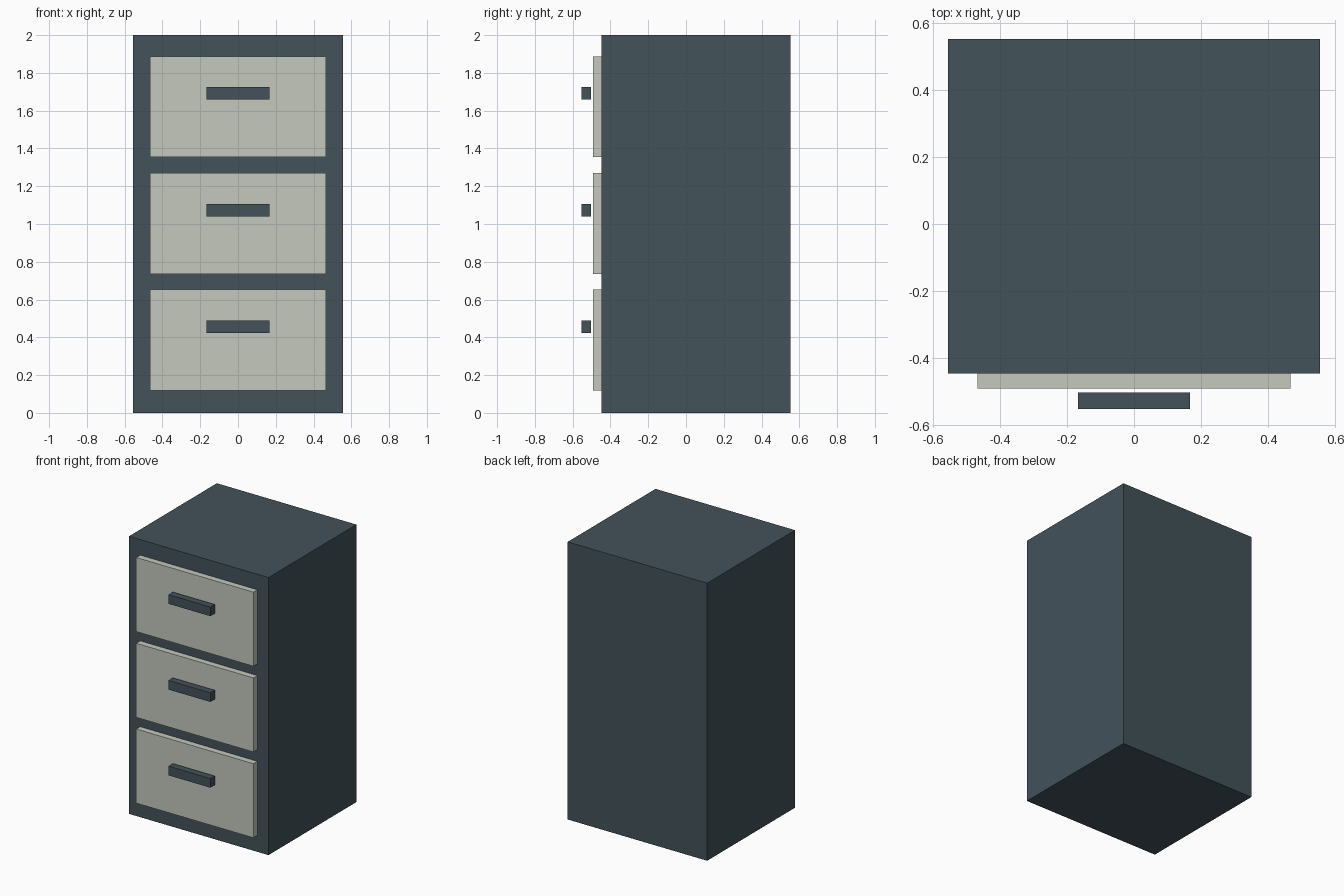
import bpy

if "Cube" in bpy.data.objects:
    bpy.data.objects.remove(bpy.data.objects["Cube"])


def material(name, color):
    m = bpy.data.materials.new(name)
    m.diffuse_color = (*color, 1.0)
    m.use_nodes = True
    m.node_tree.nodes["Principled BSDF"].inputs["Base Color"].default_value = m.diffuse_color
    return m


dark = material("slate_grey", (0.0545, 0.0844, 0.1022))
light = material("pale_grey_green", (0.55, 0.582, 0.512))


def box(name, x_half, y0, y1, z0, z1, mat):
    """Axis-aligned box centred on x = 0."""
    bpy.ops.mesh.primitive_cube_add(size=1, location=(0, (y0 + y1) / 2, (z0 + z1) / 2))
    ob = bpy.context.object
    ob.name = name
    ob.scale = (2 * x_half, y1 - y0, z1 - z0)
    bpy.ops.object.transform_apply(location=False, rotation=False, scale=True)
    ob.data.materials.append(mat)
    return ob


# Cabinet body
FRONT = -0.447
box("cabinet_body", 0.556, FRONT, 0.553, 0.0, 2.0, dark)

# Three drawer fronts, each with a bar handle standing just proud of it
for i, label in enumerate(("bottom", "middle", "top")):
    z = 0.385 + i * 0.618
    box(f"{label}_drawer_front", 0.467, FRONT - 0.0445, FRONT, z - 0.267, z + 0.267, light)
    box(f"{label}_drawer_handle", 0.167, -0.553, -0.503, z + 0.037, z + 0.103, dark)
